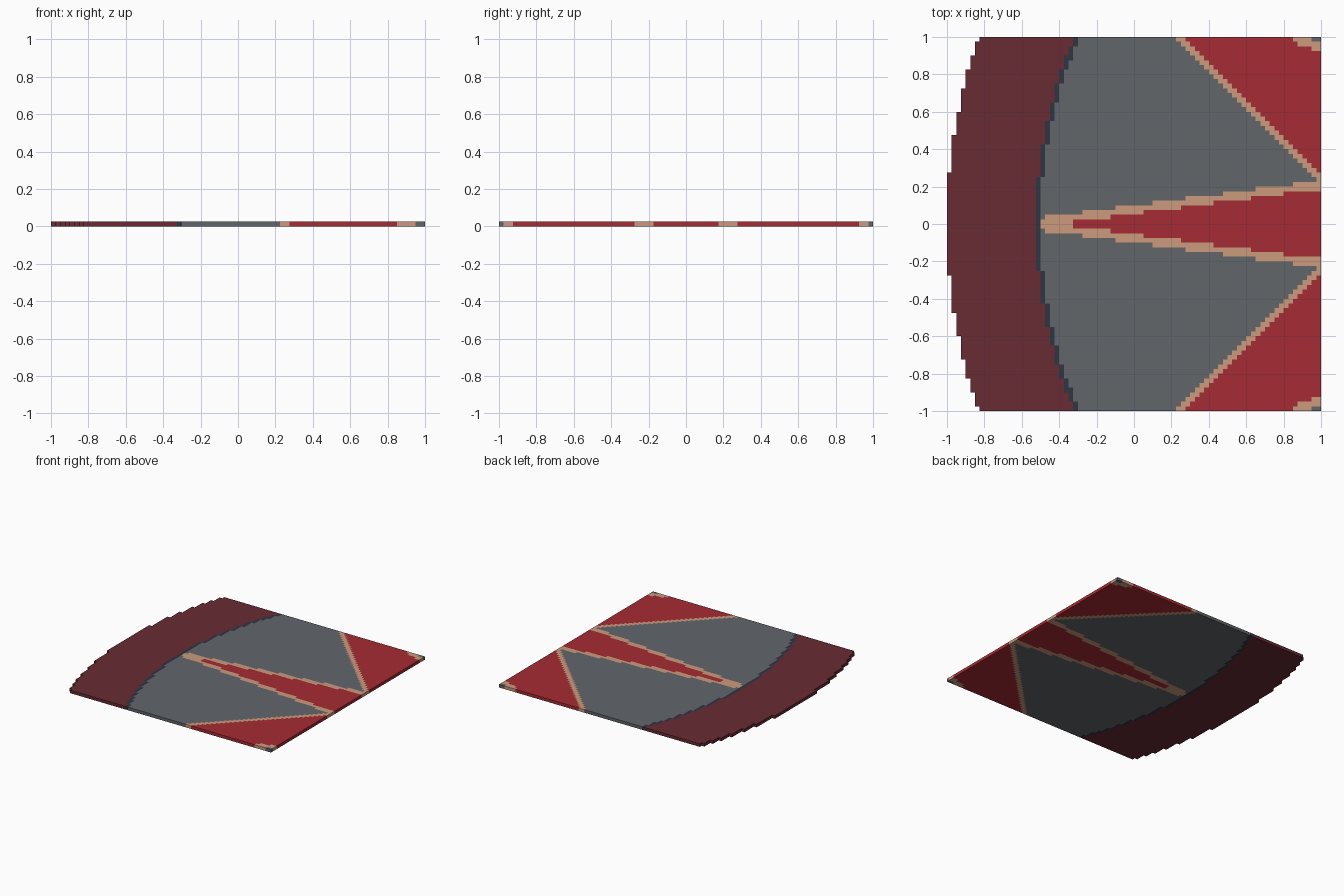
import bpy, bmesh, math

if "Cube" in bpy.data.objects:
    bpy.data.objects.remove(bpy.data.objects["Cube"])

N = 80            # cells per side
S = 2.0 / N       # cell size, also the tile thickness


def lin(v):
    v /= 255
    return v / 12.92 if v <= 0.04045 else ((v + 0.055) / 1.055) ** 2.4


def material(name, rgb):
    m = bpy.data.materials.new(name)
    m.diffuse_color = (*[lin(c) for c in rgb], 1)
    m.use_nodes = True
    m.node_tree.nodes["Principled BSDF"].inputs["Base Color"].default_value = m.diffuse_color
    return m


# part name -> its colour
PARTS = {
    "outer_band": material("dark maroon", (105, 43, 52)),
    "band_edge_line": material("dark navy", (45, 54, 68)),
    "grey_field": material("slate grey", (97, 102, 106)),
    "ray_outlines": material("tan", (204, 154, 124)),
    "red_rays": material("red", (166, 43, 51)),
}


def centre(i):
    return -1 + (i + 0.5) * S


def part_at(i, j):
    """Which part covers a cell; None is outside the tile."""
    if not (0 <= i < N and 0 <= j < N):
        return None
    x, y = centre(i), abs(centre(j))
    # concentric arcs on the left
    d = math.hypot(x - 2, y)
    if d > 3.0:
        return None
    if d > 2.525:
        return "outer_band"
    if d > 2.5:
        return "band_edge_line"
    # small grey corners with stepped tan outline
    from_edge = round((1 - y) / S - 0.5)
    if from_edge == 0 and x > 0.95:
        return "grey_field"
    if from_edge < 3 and x > (0.85, 0.875, 0.95)[from_edge]:
        return "ray_outlines"
    # diagonal side rays
    if x + y > 1.2625:
        return "red_rays"
    if x + y > 1.2125:
        return "ray_outlines"
    # slim central ray
    slope = (x + 0.5) * 2 / 15
    if y < slope - 0.0115:
        return "red_rays"
    if y < slope + 0.033:
        return "ray_outlines"
    return "grey_field"


cells = {(i, j): part_at(i, j) for i in range(N) for j in range(N)}


def build(name, mat):
    bm = bmesh.new()
    cache = {}

    def v(i, j, k):
        if (i, j, k) not in cache:
            cache[i, j, k] = bm.verts.new((-1 + i * S, -1 + j * S, k * S))
        return cache[i, j, k]

    for (i, j), part in cells.items():
        if part != name:
            continue
        ring = [(i, j), (i + 1, j), (i + 1, j + 1), (i, j + 1)]
        # top and bottom
        bm.faces.new([v(a, b, 1) for a, b in ring])
        bm.faces.new([v(a, b, 0) for a, b in reversed(ring)])
        # walls only on the outside of the tile
        for n, (di, dj) in enumerate([(0, -1), (1, 0), (0, 1), (-1, 0)]):
            if cells.get((i + di, j + dj)) is None:
                p, q = ring[n], ring[(n + 1) % 4]
                bm.faces.new([v(*p, 0), v(*q, 0), v(*q, 1), v(*p, 1)])
    me = bpy.data.meshes.new(name)
    bm.to_mesh(me)
    bm.free()
    me.materials.append(mat)
    bpy.context.collection.objects.link(bpy.data.objects.new(name, me))


for part_name, part_mat in PARTS.items():
    build(part_name, part_mat)
